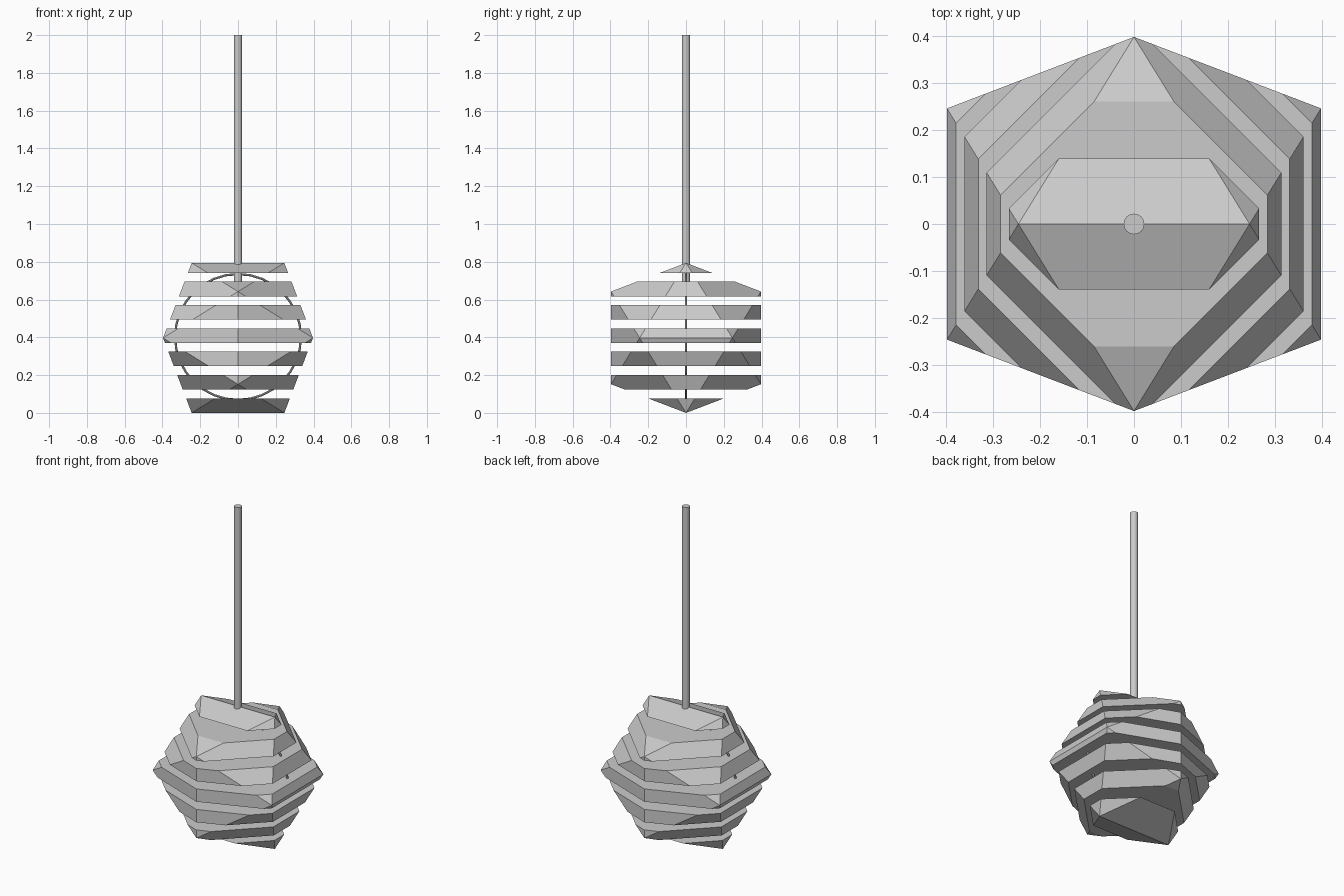
import bpy, bmesh, math
from mathutils import Vector

if "Cube" in bpy.data.objects:
    bpy.data.objects.remove(bpy.data.objects["Cube"])

L = 0.397                       # long half-extent of the icosahedron
S = L / 1.618                   # short half-extent
PITCH, THICK = 0.1235, 0.077    # slice spacing and slice thickness


def add_object(bm, name):
    bmesh.ops.recalc_face_normals(bm, faces=bm.faces)
    mesh = bpy.data.meshes.new(name)
    bm.to_mesh(mesh)
    bm.free()
    ob = bpy.data.objects.new(name, mesh)
    bpy.context.collection.objects.link(ob)
    return ob


def icosahedron():
    bm = bmesh.new()
    for a in (-1, 1):
        for b in (-1, 1):
            for co in ((a * L, b * S, 0), (0, a * L, b * S), (a * S, 0, b * L)):
                bm.verts.new(Vector(co) + Vector((0, 0, L)))
    bmesh.ops.convex_hull(bm, input=bm.verts)
    return bm


def cut(bm, z, up):
    # Keep one side of a horizontal plane and cap the opening
    res = bmesh.ops.bisect_plane(
        bm, geom=bm.verts[:] + bm.edges[:] + bm.faces[:], dist=1e-5,
        plane_co=(0, 0, z), plane_no=(0, 0, up), clear_outer=True)
    edges = [e for e in res["geom_cut"] if isinstance(e, bmesh.types.BMEdge)]
    if edges:
        bmesh.ops.contextual_create(bm, geom=edges)


# Shade: icosahedron split into seven horizontal plates
for i in range(7):
    bm = icosahedron()
    low, high = i * PITCH, i * PITCH + THICK
    if i > 0:
        cut(bm, low, -1)
    if high < 2 * L:
        cut(bm, high, 1)
    add_object(bm, f"shade_slice_{i + 1}")

# Wire ring holding the plates together
bpy.ops.mesh.primitive_torus_add(
    major_radius=0.333, minor_radius=0.006, major_segments=32, minor_segments=8,
    location=(0, 0, 0.402), rotation=(math.pi / 2, 0, 0))
bpy.context.object.name = "support_ring"

# Hanging rod
bottom = 0.66
bpy.ops.mesh.primitive_cylinder_add(
    vertices=16, radius=0.022, depth=2 - bottom, location=(0, 0, (2 + bottom) / 2))
bpy.context.object.name = "hanging_rod"
bpy.ops.object.shade_smooth_by_angle(angle=math.radians(40))
